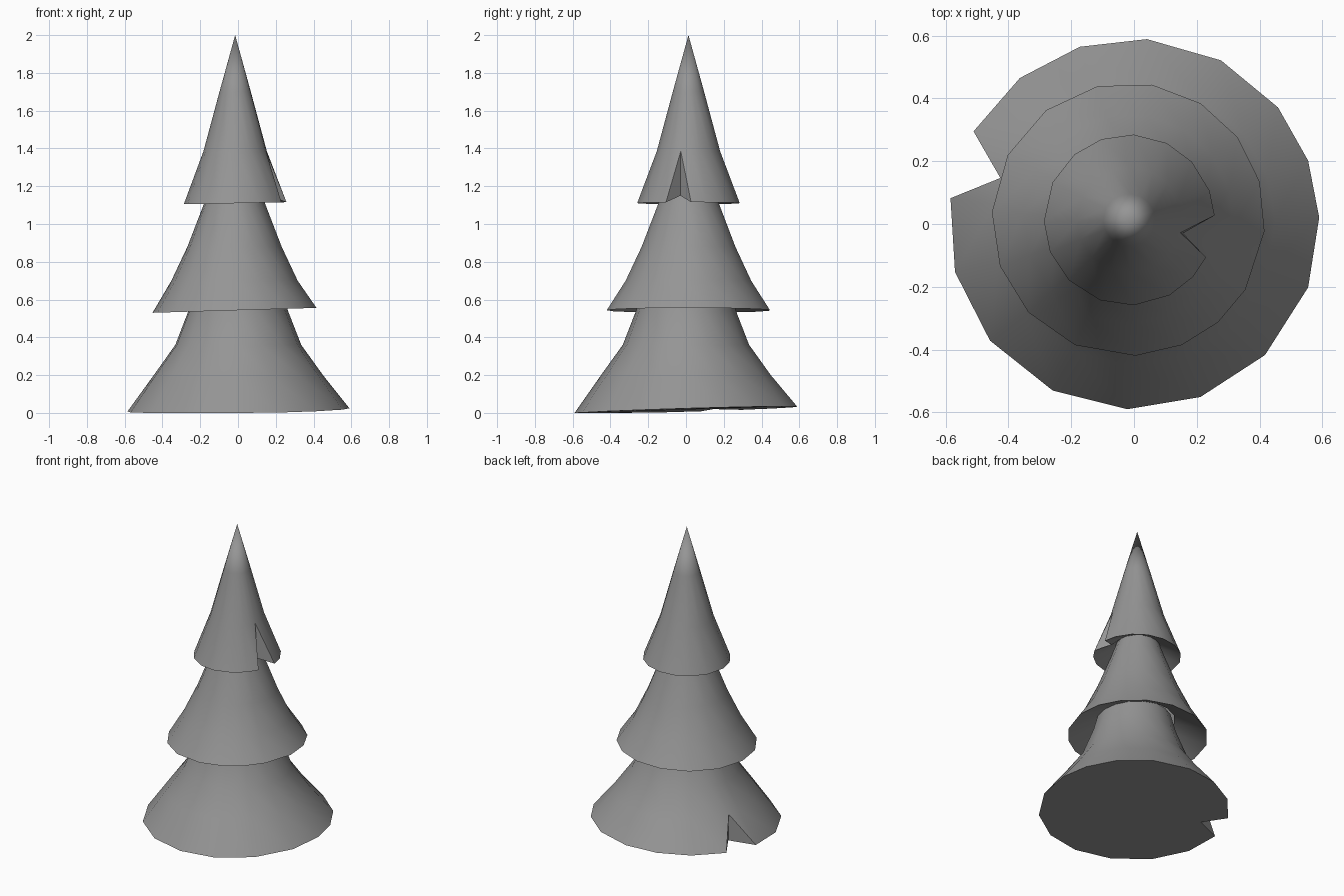
import bpy
import bmesh
from math import cos, sin, radians

old = bpy.data.objects.get("Cube")
if old:
    bpy.data.objects.remove(old, do_unlink=True)

# One plain grey for the whole tree
grey = bpy.data.materials.new("plain_grey")
grey.use_nodes = True
colour = (0.3, 0.3, 0.3, 1)
grey.diffuse_color = colour
grey.node_tree.nodes["Principled BSDF"].inputs["Base Color"].default_value = colour


def build_tier(name, centre, profile, angles, tilt, notch=None, underside=None):
    """Skirt of branches. profile runs rim to top as (radius, height);
    notch is (angle, radius, height) of the inner corner of a cut in the rim;
    underside is the (radius, height) the underside rises to, or None for a flat base."""
    bm = bmesh.new()
    columns = sorted(angles + ([notch[0]] if notch else []), reverse=True)
    count = len(columns)
    cut = columns.index(notch[0]) if notch else None

    def ring(radius, height, lean=(0, 0)):
        verts = []
        for angle in columns:
            x, y = radius * cos(radians(angle)), radius * sin(radians(angle))
            z = max(0, height + lean[0] * x + lean[1] * y)
            verts.append(bm.verts.new((centre[0] + x, centre[1] + y, z)))
        return verts

    def bridge(low, high, split=None):
        for i in range(count):
            j = (i + 1) % count
            if split == i:          # cut wall after the notch corner
                bm.faces.new((low[i], low[j], high[i]))
                bm.faces.new((high[i], low[j], high[j]))
            elif split == j:        # cut wall before the notch corner
                bm.faces.new((low[i], low[j], high[j]))
                bm.faces.new((low[i], high[j], high[i]))
            else:
                bm.faces.new((low[i], low[j], high[j], high[i]))

    rings = [ring(*profile[0], tilt)] + [ring(r, z) for r, z in profile[1:]]
    if notch:
        a, r, z = notch
        rings[0][cut].co = (centre[0] + r * cos(radians(a)),
                            centre[1] + r * sin(radians(a)), z)
    for level, (low, high) in enumerate(zip(rings, rings[1:])):
        bridge(low, high, cut if level == 0 else None)

    # Underside: recessed collar or flat base
    if underside:
        bridge(ring(*underside), rings[0])
    else:
        bm.faces.new(rings[0])
    bmesh.ops.remove_doubles(bm, verts=bm.verts, dist=0.0005)
    bmesh.ops.recalc_face_normals(bm, faces=bm.faces)

    mesh = bpy.data.meshes.new(name)
    bm.to_mesh(mesh)
    bm.free()
    mesh.materials.append(grey)
    obj = bpy.data.objects.new(name, mesh)
    bpy.context.collection.objects.link(obj)
    bpy.ops.object.select_all(action="DESELECT")
    obj.select_set(True)
    bpy.context.view_layer.objects.active = obj
    bpy.ops.object.shade_smooth_by_angle(angle=radians(38))
    return obj


# Wide bottom skirt with a cut on its right side
build_tier("bottom_branches", (0, 0),
           [(0.59, 0.015), (0.45, 0.2), (0.335, 0.36), (0.265, 0.54), (0.23, 0.67)],
           [86, 62, 39, 20, 2, -20, -45, -69, -92, -116, -141, -165, -188, -210, -232, -253],
           (0.015, 0.03), notch=(-199, 0.444, 0.02))

# Middle skirt, uncut
build_tier("middle_branches", (-0.018, 0.015),
           [(0.435, 0.543), (0.335, 0.7), (0.25, 0.88), (0.165, 1.1), (0.13, 1.2)],
           [103, 80, 58, 37, 16, -5, -31, -49, -67, -87, -113, -137, -160, -183, -208, -233],
           (0.03, 0), underside=(0.23, 0.66))

# Pointed top with a tall cut on its left side
build_tier("top_branches", (-0.015, 0.013),
           [(0.272, 1.11), (0.168, 1.385), (0.083, 1.7), (0, 2)],
           [87, 64, 43, 20, 3, -26, -42, -62, -87, -110, -135, -158, -179, -206, -230, -251],
           (0.02, 0), notch=(-14, 0.176, 1.15), underside=(0.13, 1.19))
